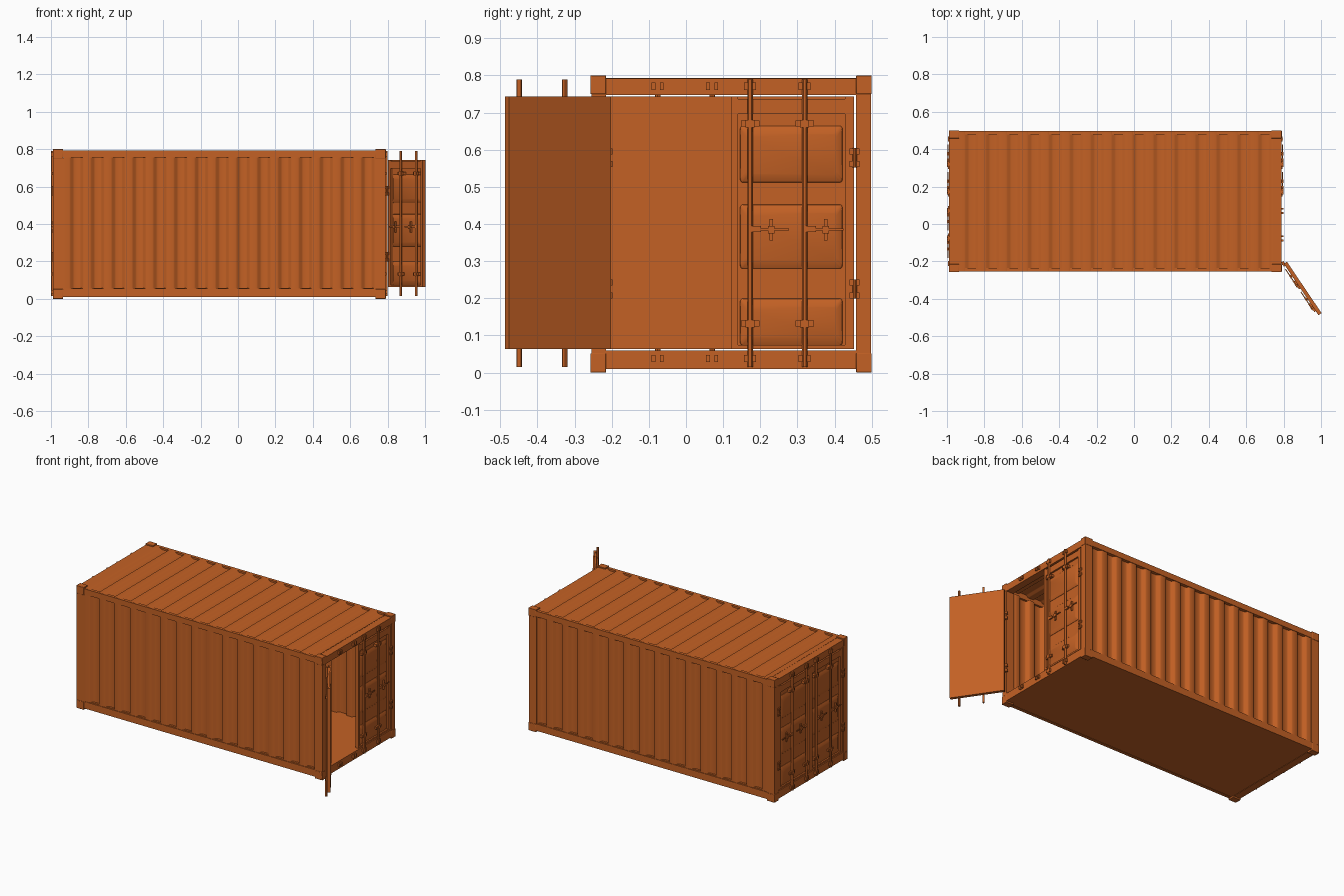
import bpy, bmesh, math
from mathutils import Matrix, Vector

if "Cube" in bpy.data.objects:
    bpy.data.objects.remove(bpy.data.objects["Cube"])

paint = bpy.data.materials.new("orange_paint")
paint.diffuse_color = (0.55, 0.12, 0.018, 1)
paint.use_nodes = True
paint.node_tree.nodes["Principled BSDF"].inputs["Base Color"].default_value = paint.diffuse_color

X0, X1 = -0.99, 0.79          # container ends
Y0, Y1 = -0.257, 0.5          # container sides
YC = (Y0 + Y1) / 2
DOOR_W = 0.333


def box(bm, x0, x1, y0, y1, z0, z1):
    m = Matrix.Translation(((x0 + x1) / 2, (y0 + y1) / 2, (z0 + z1) / 2))
    m = m @ Matrix.Diagonal((abs(x1 - x0), abs(y1 - y0), abs(z1 - z0), 1))
    return bmesh.ops.create_cube(bm, size=1, matrix=m)["verts"]


def rod(bm, x, y, z0, z1, r, sides=12):
    bmesh.ops.create_cone(bm, cap_ends=True, segments=sides, radius1=r, radius2=r,
                          depth=z1 - z0, matrix=Matrix.Translation((x, y, (z0 + z1) / 2)))


def finish(bm, name, m=Matrix.Identity(4), angle=30, bevel=0):
    bmesh.ops.recalc_face_normals(bm, faces=bm.faces[:])
    me = bpy.data.meshes.new(name)
    bm.to_mesh(me)
    bm.free()
    me.transform(m)
    if m.determinant() < 0:
        me.flip_normals()
    me.materials.append(paint)
    me.shade_smooth()
    me.set_sharp_from_angle(angle=math.radians(angle))
    ob = bpy.data.objects.new(name, me)
    bpy.context.collection.objects.link(ob)
    if bevel:
        mod = ob.modifiers.new("bevel", 'BEVEL')
        mod.width, mod.segments = bevel, 2
    return ob


def corrugated(name, length, width, waves, depth, m):
    """Sheet along local x, corrugated in z (peaks at z = 0), extruded along y."""
    p, t = length / waves, 0.004
    top = []
    for i in range(waves):
        top += [((i + f) * p, -d * depth) for f, d in
                ((0, 0), (0.28, 0), (0.36, .12), (0.46, .88), (0.54, 1), (0.78, 1), (0.84, .88), (0.94, .12))]
    top.append((length, 0))
    loop = top + [(x, z - t) for x, z in reversed(top)]
    bm = bmesh.new()
    face = bm.faces.new([bm.verts.new((x, 0, z)) for x, z in loop])
    ext = bmesh.ops.extrude_face_region(bm, geom=[face])["geom"]
    bmesh.ops.translate(bm, vec=(0, width, 0),
                        verts=[v for v in ext if isinstance(v, bmesh.types.BMVert)])
    finish(bm, name, m, 60)


# Corner castings
bm = bmesh.new()
for x, sx in ((X0, 1), (X1, -1)):
    for y, sy in ((Y0, 1), (Y1, -1)):
        for z0, z1 in ((0, 0.052), (0.75, 0.8)):
            box(bm, x, x + sx * 0.055, y, y + sy * 0.042, z0, z1)
finish(bm, "corner_castings", bevel=0.002)

# Corner posts, side rails, end sills and headers
bm = bmesh.new()
for x, sx in ((X0, 1), (X1, -1)):
    for y, sy in ((Y0, 1), (Y1, -1)):
        box(bm, x + sx * .002, x + sx * 0.058, y + sy * .002, y + sy * 0.042, 0.05, 0.752)
    box(bm, x + sx * .002, x + sx * 0.05, Y0 + 0.04, Y1 - 0.04, 0.01, 0.06)
    box(bm, x + sx * .002, x + sx * 0.05, Y0 + 0.04, Y1 - 0.04, 0.747, 0.792)
for y, sy in ((Y0, 1), (Y1, -1)):
    for z0, z1 in ((0.01, 0.055), (0.755, 0.792)):
        box(bm, X0 + 0.05, X1 - 0.05, y + sy * .002, y + sy * 0.022, z0, z1)
finish(bm, "frame")

# Floor
bm = bmesh.new()
box(bm, X0 + 0.03, X1 - 0.03, Y0 + 0.012, Y1 - 0.012, 0.012, 0.058)
finish(bm, "floor")

# Corrugated side walls and roof
L = X1 - X0 - 0.112
to_front = Matrix.Translation((X0 + 0.056, Y0 + 0.005, 0.05)) @ Matrix(
    ((1, 0, 0, 0), (0, 0, -1, 0), (0, 1, 0, 0), (0, 0, 0, 1)))
to_back = Matrix.Translation((X0 + 0.056, Y1 - 0.005, 0.05)) @ Matrix(
    ((1, 0, 0, 0), (0, 0, 1, 0), (0, 1, 0, 0), (0, 0, 0, 1)))
corrugated("front_side_wall", L, 0.71, 15, 0.02, to_front)
corrugated("back_side_wall", L, 0.71, 15, 0.02, to_back)
corrugated("roof", X1 - X0 - 0.1, Y1 - Y0 - 0.012, 15, 0.012,
           Matrix.Translation((X0 + 0.05, Y0 + 0.006, 0.793)))


def door(name, m):
    """Local frame: hinge at the origin, door along +y, outer face at x = 0."""
    # Panel with raised border
    bm = bmesh.new()
    box(bm, -0.02, -0.011, 0.002, DOOR_W, 0.064, 0.743)
    box(bm, -0.014, 0, 0.002, 0.026, 0.064, 0.743)
    box(bm, -0.014, 0, DOOR_W - 0.018, DOOR_W, 0.064, 0.743)
    box(bm, -0.014, 0, 0.02, DOOR_W - 0.01, 0.064, 0.074)
    box(bm, -0.014, 0, 0.02, DOOR_W - 0.01, 0.696, 0.737)
    finish(bm, name + "_panel", m)
    # Three pressed horizontal ribs
    bm = bmesh.new()
    for zc, h in ((0.588, 0.08), (0.366, 0.09), (0.136, 0.067)):
        for v in box(bm, -0.012, -0.001, 0.03, 0.312, zc - h, zc + h):
            if v.co.x > -0.005:
                v.co.y += 0.02 if v.co.y < 0.17 else -0.02
                v.co.z += 0.025 if v.co.z < zc else -0.025
    finish(bm, name + "_ribs", m, 35, bevel=0.006)
    # Locking bars with guides, handles and catches
    bm = bmesh.new()
    hw = bmesh.new()
    for u in (0.135, 0.282):
        rod(bm, 0.006, u, 0.015, 0.789, 0.0072)
        for z in (0.67, 0.132):
            box(hw, -0.012, 0.009, u - 0.025, u + 0.025, z - 0.008, z + 0.008)
            box(hw, -0.002, 0.014, u - 0.012, u + 0.012, z - 0.01, z + 0.01)
        box(hw, 0.003, 0.013, u - 0.03, u, 0.378, 0.394)
        box(hw, 0.006, 0.011, u - 0.105, u - 0.02, 0.382, 0.388)
        box(hw, -0.006, 0.008, u - 0.062, u - 0.052, 0.355, 0.413)
        box(hw, 0.002, 0.013, u - 0.066, u - 0.048, 0.374, 0.395)
    finish(bm, name + "_locking_bars", m)
    finish(hw, name + "_handles", m)
    # Hinges
    bm = bmesh.new()
    for z in (0.225, 0.578):
        rod(bm, 0.004, 0, z - 0.026, z + 0.026, 0.006, 10)
        for dz in (-0.017, 0.017):
            box(bm, -0.006, 0.008, -0.012, 0.014, z + dz - 0.008, z + dz + 0.008)
    finish(bm, name + "_hinges", m)


# Doors: one standing open, three closed
H0, H1 = YC - DOOR_W, YC + DOOR_W
T, S = Matrix.Translation, Matrix.Diagonal
door("open_door", T((0.8, H0, 0)) @ Matrix.Rotation(math.radians(-146), 4, 'Z'))
door("closed_door", T((0.786, H1, 0)) @ S((1, -1, 1, 1)))
door("rear_door_left", T((-0.986, H1, 0)) @ S((-1, -1, 1, 1)))
door("rear_door_right", T((-0.986, H0, 0)) @ S((-1, 1, 1, 1)))

# Bar keepers on the sills and headers
bm = bmesh.new()
for x, sx in ((X0, -1), (X1, 1)):
    for u in (0.135, 0.282):
        for yb in (H0 + u, H1 - u):
            for z in (0.038, 0.771):
                for dy in (-0.011, 0.011):
                    box(bm, x - sx * 0.004, x + sx * 0.009,
                        yb + dy - 0.005, yb + dy + 0.005, z - 0.01, z + 0.01)
finish(bm, "bar_keepers")
